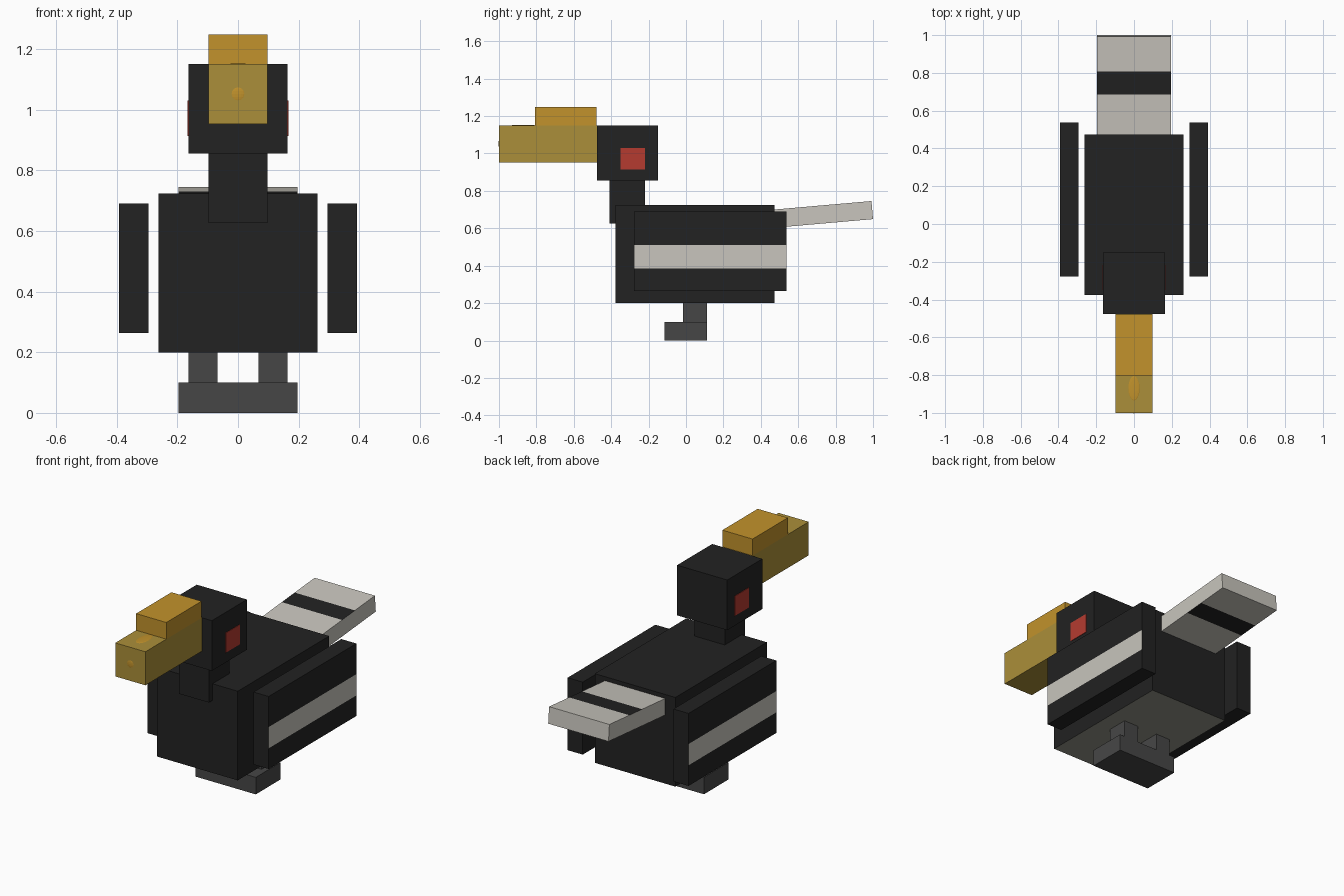
import bpy, bmesh, math
from mathutils import Vector, Matrix

cube = bpy.data.objects.get("Cube")
if cube:
    bpy.data.objects.remove(cube, do_unlink=True)


def material(name, r, g, b):
    m = bpy.data.materials.new(name)
    m.use_nodes = True
    m.diffuse_color = (r, g, b, 1)
    m.node_tree.nodes["Principled BSDF"].inputs["Base Color"].default_value = (r, g, b, 1)
    return m


BLACK = material("black_feather", .016, .016, .016)
PALE = material("pale_feather", .58, .56, .51)
BELLY = material("grey_belly", .29, .29, .245)
GOLD = material("olive_gold", .41, .275, .041)
ORANGE = material("amber", .54, .29, .025)
RED = material("red_eye", .46, .044, .03)
GREY = material("dark_grey", .062, .062, .062)


def finish(bm, name, mats):
    mesh = bpy.data.meshes.new(name)
    bm.to_mesh(mesh)
    bm.free()
    for m in mats:
        mesh.materials.append(m)
    obj = bpy.data.objects.new(name, mesh)
    bpy.context.collection.objects.link(obj)
    return obj


def box(name, x, y, z, mats, cuts=(), axis=2, rule=None):
    """Box from ranges, sliced along one axis, faces painted by a rule."""
    bm = bmesh.new()
    bmesh.ops.create_cube(bm, size=1)
    for v in bm.verts:
        v.co = Vector([(lo + hi) / 2 + c * (hi - lo)
                       for c, (lo, hi) in zip(v.co, (x, y, z))])
    normal = Vector([float(i == axis) for i in range(3)])
    for c in cuts:
        bmesh.ops.bisect_plane(bm, geom=bm.verts[:] + bm.edges[:] + bm.faces[:],
                               plane_co=normal * c, plane_no=normal)
    bm.normal_update()
    if rule:
        for f in bm.faces:
            f.material_index = int(rule(f.normal, f.calc_center_median()))
    return finish(bm, name, mats)


def spot(name, centre, size):
    """Thin oval plate."""
    bm = bmesh.new()
    bmesh.ops.create_uvsphere(bm, u_segments=16, v_segments=8, radius=1)
    bmesh.ops.scale(bm, vec=size, verts=bm.verts)
    bmesh.ops.translate(bm, vec=centre, verts=bm.verts)
    return finish(bm, name, [ORANGE])


# Body with a paler underside, neck and head
box("body", (-.262, .262), (-.377, .473), (.2, .724), [BLACK, BELLY],
    rule=lambda n, c: n.z < -.5)
box("neck", (-.098, .098), (-.41, -.22), (.626, .857), [BLACK])
box("head", (-.163, .163), (-.476, -.15), (.855, 1.15), [BLACK])

# Beak with a raised casque and faint spots
box("beak", (-.098, .098), (-1, -.476), (.953, 1.15), [GOLD])
box("casque", (-.098, .098), (-.806, -.478), (1.15, 1.248), [ORANGE])
spot("beak_tip_spot", (0, -.998, 1.052), (.025, .004, .025))
spot("beak_top_spot", (0, -.87, 1.15), (.03, .065, .003))

# Paired parts
for side, s in (("left", 1), ("right", -1)):
    def span(a, b):
        return tuple(sorted((s * a, s * b)))

    box(side + "_eye", span(.16, .166), (-.35, -.218), (.914, 1.03), [RED])
    box(side + "_wing", span(.295, .393), (-.277, .538), (.264, .69),
        [BLACK, PALE], cuts=(.385, .51),
        rule=lambda n, c: n.x * s > .5 and .385 < c.z < .51)
    box(side + "_leg", span(.067, .163), (-.015, .113), (.1, .2), [GREY])

box("foot", (-.196, .196), (-.115, .113), (0, .1), [GREY])

# Tilted tail with a dark band above and below
tail = box("tail", (-.196, .196), (0, .54), (0, .097), [PALE, BLACK],
           cuts=(.234, .354), axis=1,
           rule=lambda n, c: abs(n.z) > .5 and .234 < c.y < .354)
tail.data.transform(Matrix.Translation((0, .462, .602)) @ Matrix.Rotation(math.radians(5), 4, 'X'))
